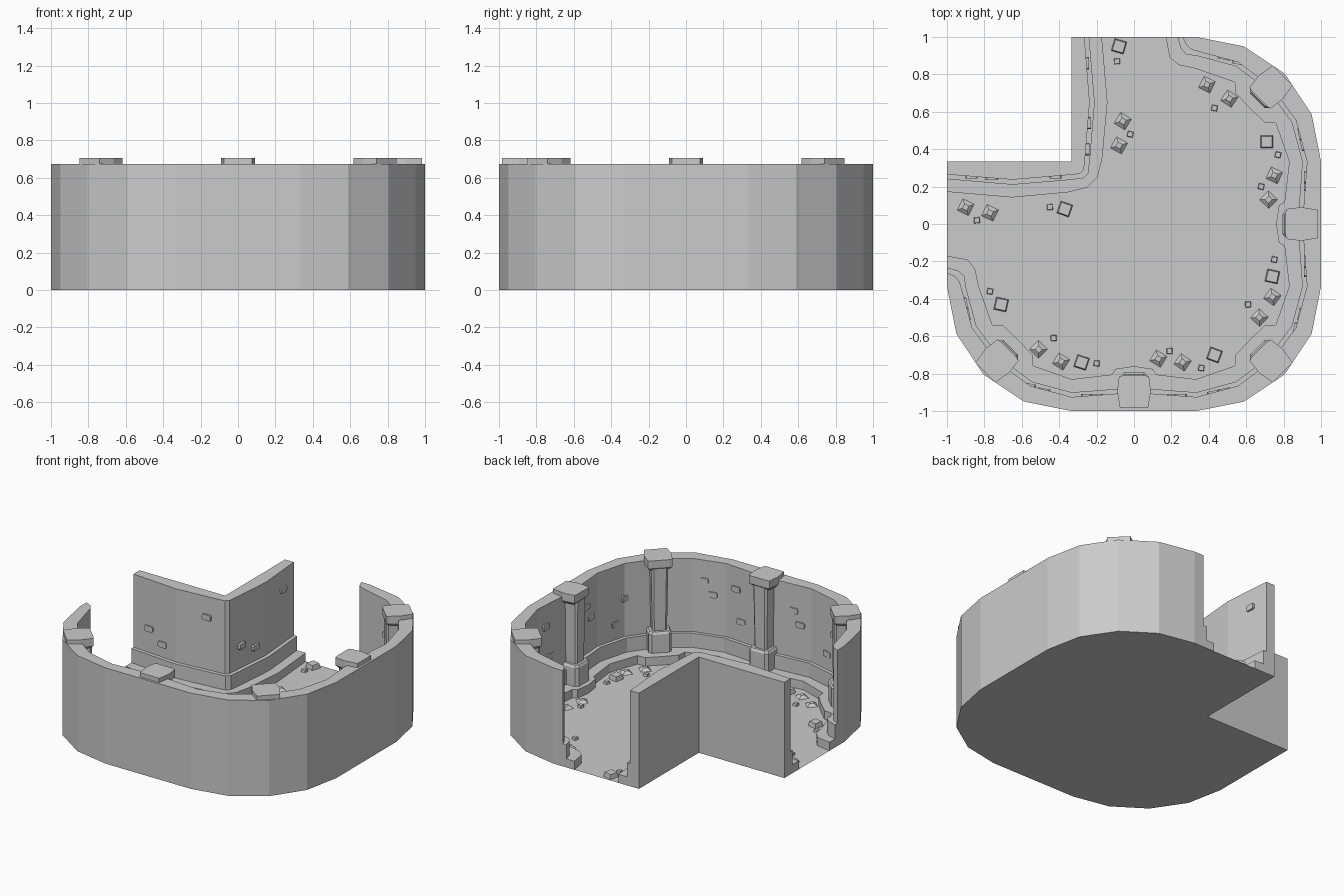
import bpy, bmesh, math, random
from mathutils import Matrix, Vector

if "Cube" in bpy.data.objects:
    bpy.data.objects.remove(bpy.data.objects["Cube"])

random.seed(4)
R, C = 0.667, 0.333          # corner radius and corner centre


def make(name, bm):
    bmesh.ops.recalc_face_normals(bm, faces=bm.faces)
    me = bpy.data.meshes.new(name)
    bm.to_mesh(me)
    bm.free()
    ob = bpy.data.objects.new(name, me)
    bpy.context.collection.objects.link(ob)
    return ob


def loft(bm, rings):
    """Closed solid through rings of 3D points."""
    vs = [[bm.verts.new(p) for p in r] for r in rings]
    n = len(vs[0])
    for a, b in zip(vs, vs[1:]):
        for i in range(n):
            bm.faces.new((a[i], a[(i + 1) % n], b[(i + 1) % n], b[i]))
    bm.faces.new(vs[0][::-1])
    bm.faces.new(vs[-1])


def prism(name, outline, z0, z1):
    bm = bmesh.new()
    loft(bm, [[(x, y, z) for x, y in outline] for z in (z0, z1)])
    return make(name, bm)


def corner(cx, cy, deg, d):
    a = math.radians(deg)
    return (cx + (R - d) * math.cos(a), cy + (R - d) * math.sin(a))


def flip(pts):
    """Mirror across the diagonal y = -x."""
    return [(-y, -x) for x, y in pts][::-1]


def outer_path(arc, straight, end):
    """Path along the curved side. arc: (degrees from middle, depth), straight: (t, depth)."""
    p = flip(end)
    p += [corner(-C, -C, 225 + a, d) for a, d in arc]
    p += [(t, -1 + d) for t, d in straight]
    p += [corner(C, -C, 315 + a, d) for a, d in arc]
    p += [(1 - d, t) for t, d in straight]
    p += [corner(C, C, 45 + a, d) for a, d in arc]
    return p + end


def sym(half):
    """Mirror (position, depth) pairs around position 0."""
    return half + [(-t, d) for t, d in half[::-1] if t != 0]


# floor sheet
edge = outer_path(sym([(-45, 0), (-22.5, 0), (0, 0)]), [], [])
inner_edge = [(-C, 1), (-C, C), (-1, C)]
bm = bmesh.new()
bm.faces.new([bm.verts.new((x, y, 0)) for x, y in edge + inner_edge])
make("floor", bm)

# curved outer wall with its two stepped footings
wall = outer_path(sym([(-45, .075), (-22.5, .09), (0, .1)]), [(0, .1)],
                  [(.31, .932), (.28, .955), (.26, 1)])
upper = outer_path(sym([(-45, .1), (-22.5, .115), (0, .125)]), [(0, .125)],
                   [(.28, .905), (.25, .94), (.232, 1)])
lower = outer_path(sym([(-45, .17), (-19, .195), (-15, .245), (0, .262)]),
                   sym([(-.12, .195), (-.1, .225), (0, .24)]),
                   [(.24, .85), (.19, .89), (.17, 1)])
for name, path, top in (("outer_wall", wall, .675), ("outer_upper_footing", upper, .16),
                        ("outer_lower_footing", lower, .06)):
    prism(name, edge + path[::-1], 0, top)

# inside corner wall, half profile mirrored over the diagonal
for name, half, top in (
        ("corner_wall", [(-1, .265), (-.65, .237), (-.35, .262), (-.29, .268)], .675),
        ("corner_upper_footing", [(-1, .24), (-.65, .21), (-.35, .235), (-.27, .245)], .16),
        ("corner_lower_footing", [(-1, .172), (-.65, .142), (-.35, .17), (-.25, .195)], .06)):
    prism(name, half + flip(half) + inner_edge, 0, top)


# columns: base block, tapered shaft and cap, chamfered square section
def section(h, z, y, c=.25):
    k = h * (1 - c)
    pts = [(h, -k), (h, k), (k, h), (-k, h), (-h, k), (-h, -k), (-k, -h), (k, -h)]
    return [(px, py + y, z) for px, py in pts]


def cap_ring(s, z):
    pts = [(.075, -.085), (.09, .005), (.08, .085), (.06, .09), (-.06, .09),
           (-.08, .085), (-.09, .005), (-.075, -.085)]
    return [(x * s, y * s, z) for x, y in pts]


# local +y points into the room; (position, rotation)
spots = [((0, -.9), 0), ((.9, 0), 90)]
for sx, sy, deg in ((-1, -1, 225), (1, -1, 315), (1, 1, 45)):
    spots.append((corner(sx * C, sy * C, deg, .1), deg - 270))
for i, ((x, y), rot) in enumerate(spots):
    M = Matrix.Translation((x, y, 0)) @ Matrix.Rotation(math.radians(rot), 4, 'Z')
    for name, rings in (
            ("column_base", [section(.075, 0, .03), section(.075, .19, .03), section(.066, .205, .03)]),
            ("column_shaft", [section(.048, .2, .03), section(.055, .65, .03)]),
            ("column_cap", [cap_ring(.8, .63), cap_ring(1, .65), cap_ring(1, .705)])):
        bm = bmesh.new()
        loft(bm, rings)
        make(f"{name}_{i}", bm).matrix_world = M


# raised wall bricks
def brick(i, pos, z, deg):
    bm = bmesh.new()
    w, h, t = .033, .02, .009
    sect = [(w, -h * .6), (w, h * .6), (w * .8, h), (-w * .8, h),
            (-w, h * .6), (-w, -h * .6), (-w * .8, -h), (w * .8, -h)]
    loft(bm, [[(u, y, v) for u, v in sect] for y in (-.012, t)])
    ob = make(f"wall_brick_{i}", bm)
    ob.matrix_world = (Matrix.Translation((*pos, z)) @
                       Matrix.Rotation(math.radians(deg), 4, 'Z'))


bricks = [((-.87, .252), .33, 180), ((-.76, .245), .25, 180), ((-.42, .252), .53, 180),
          ((-.248, .4), .32, 270), ((-.24, .54), .26, 270), ((-.25, .86), .54, 270)]
for t, z in ((-.2, .49), (-.25, .4), (.21, .3), (.25, .52)):
    bricks += [((t, -.917), z, 0), ((.917, t), z, 90)]
for sx, sy, deg in ((-1, -1, 225), (1, -1, 315), (1, 1, 45)):
    for a, z in ((-30, .53), (-36, .44), (22, .43), (30, .27)):
        tilt = math.copysign(33.75, a)
        bricks.append((corner(sx * C, sy * C, deg + a, .092), z, deg + tilt - 270))
for i, b in enumerate(bricks):
    brick(i, *b)


# loose stones on the floor
def stones(name, spots, size, height, taper, rot):
    bm = bmesh.new()
    for x, y in spots:
        a = math.radians(rot + random.uniform(-12, 12))
        rings = []
        for s, z in ((size, 0), (size * taper, height)):
            rings.append([Vector((x + s * math.cos(a + k * math.pi / 2),
                                  y + s * math.sin(a + k * math.pi / 2), z)) for k in range(4)])
        loft(bm, rings)
    make(name, bm)


stones("block_stones", [(-.08, .95), (-.37, .08), (-.71, -.43), (-.28, -.74), (.43, -.7),
                        (.74, -.28), (.71, .44)], .048, .032, .85, 35)
stones("small_stones", [(-.09, .87), (-.45, .09), (-.77, -.36), (-.2, -.745), (.36, -.77),
                        (.75, -.19), (.77, .37), (-.02, .48), (-.84, .02), (-.43, -.61),
                        (.19, -.68), (.61, -.43), (.68, .2), (.43, .62)], .022, .018, .85, 40)
stones("flat_stones", [(-.06, .55), (-.08, .42), (-.9, .09), (-.77, .06), (-.51, -.67),
                       (-.39, -.735), (.13, -.72), (.26, -.74), (.67, -.5), (.74, -.39),
                       (.72, .13), (.75, .26), (.39, .745), (.51, .67)], .048, .018, .4, 10)
